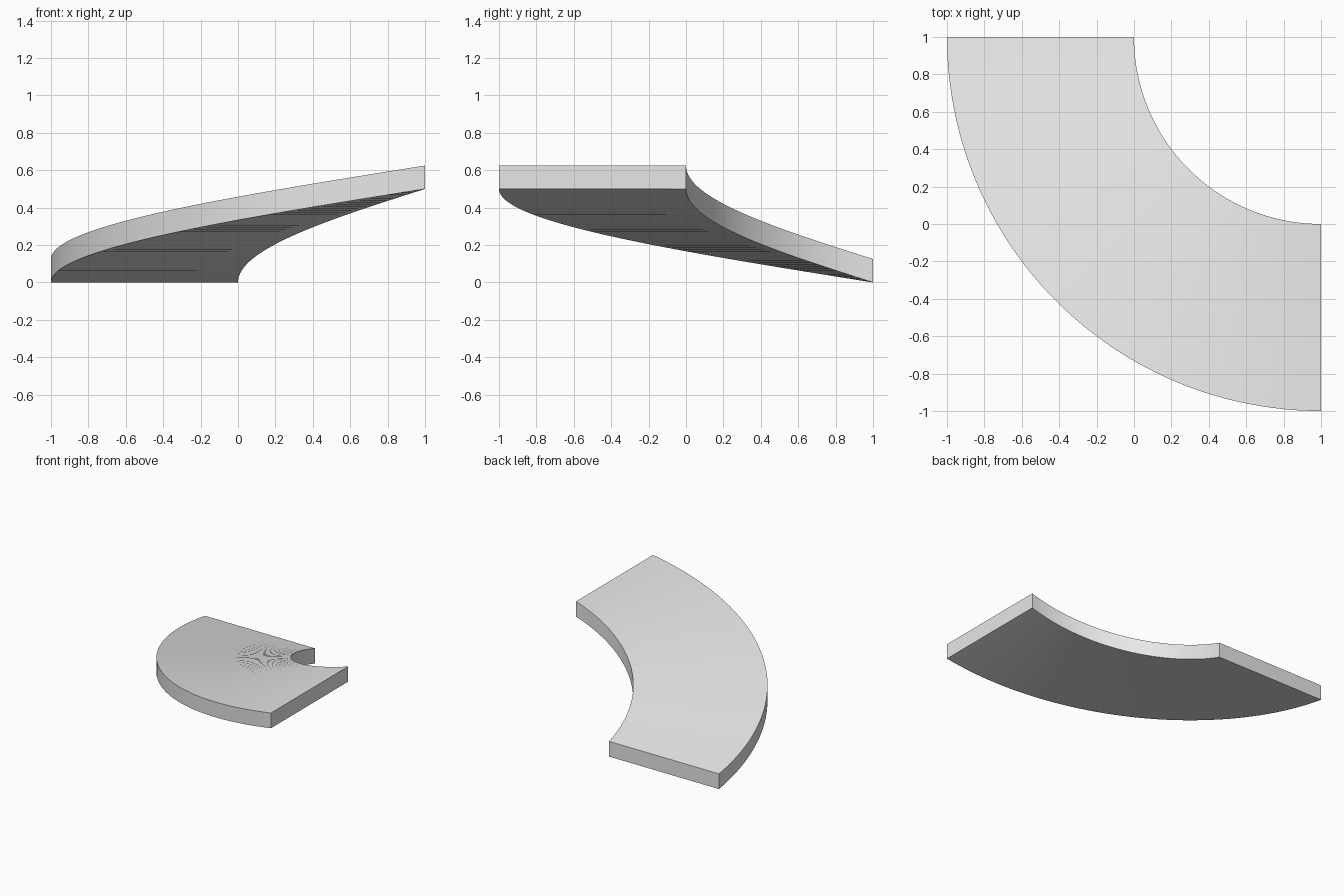
import bpy
import bmesh
import math
from mathutils import Vector

cube = bpy.data.objects.get("Cube")
if cube:
    bpy.data.objects.remove(cube, do_unlink=True)

INNER, OUTER = 1.0, 2.0      # radii of the bend
THICK, RISE = 0.125, 0.5     # slab thickness and total climb
STEPS = 48
CENTRE = Vector((1, 1, 0))   # axis of the quarter turn

# Plain light grey material
grey = bpy.data.materials.new("light_grey")
colour = (0.8, 0.8, 0.8, 1)
grey.use_nodes = True
grey.diffuse_color = colour
grey.node_tree.nodes["Principled BSDF"].inputs["Base Color"].default_value = colour

# Rectangular cross-section at the low end
bm = bmesh.new()
section = [(-OUTER, 0), (-INNER, 0), (-INNER, THICK), (-OUTER, THICK)]
verts = [bm.verts.new(CENTRE + Vector((r, 0, z))) for r, z in section]
edges = [bm.edges.new((verts[i], verts[(i + 1) % 4])) for i in range(4)]

# Sweep it a quarter turn while climbing, then close both ends
bmesh.ops.spin(bm, geom=verts + edges, cent=CENTRE, axis=(0, 0, 1),
               dvec=(0, 0, RISE / STEPS), angle=math.pi / 2,
               steps=STEPS, use_duplicate=False)
bmesh.ops.holes_fill(bm, edges=[e for e in bm.edges if e.is_boundary], sides=4)
bmesh.ops.recalc_face_normals(bm, faces=bm.faces[:])

mesh = bpy.data.meshes.new("curved_ramp")
bm.to_mesh(mesh)
bm.free()
mesh.materials.append(grey)
ramp = bpy.data.objects.new("curved_ramp", mesh)
bpy.context.collection.objects.link(ramp)

# Smooth curved sides with crisp rims
bpy.ops.object.select_all(action='DESELECT')
ramp.select_set(True)
bpy.context.view_layer.objects.active = ramp
bpy.ops.object.shade_smooth_by_angle(angle=math.radians(30))
